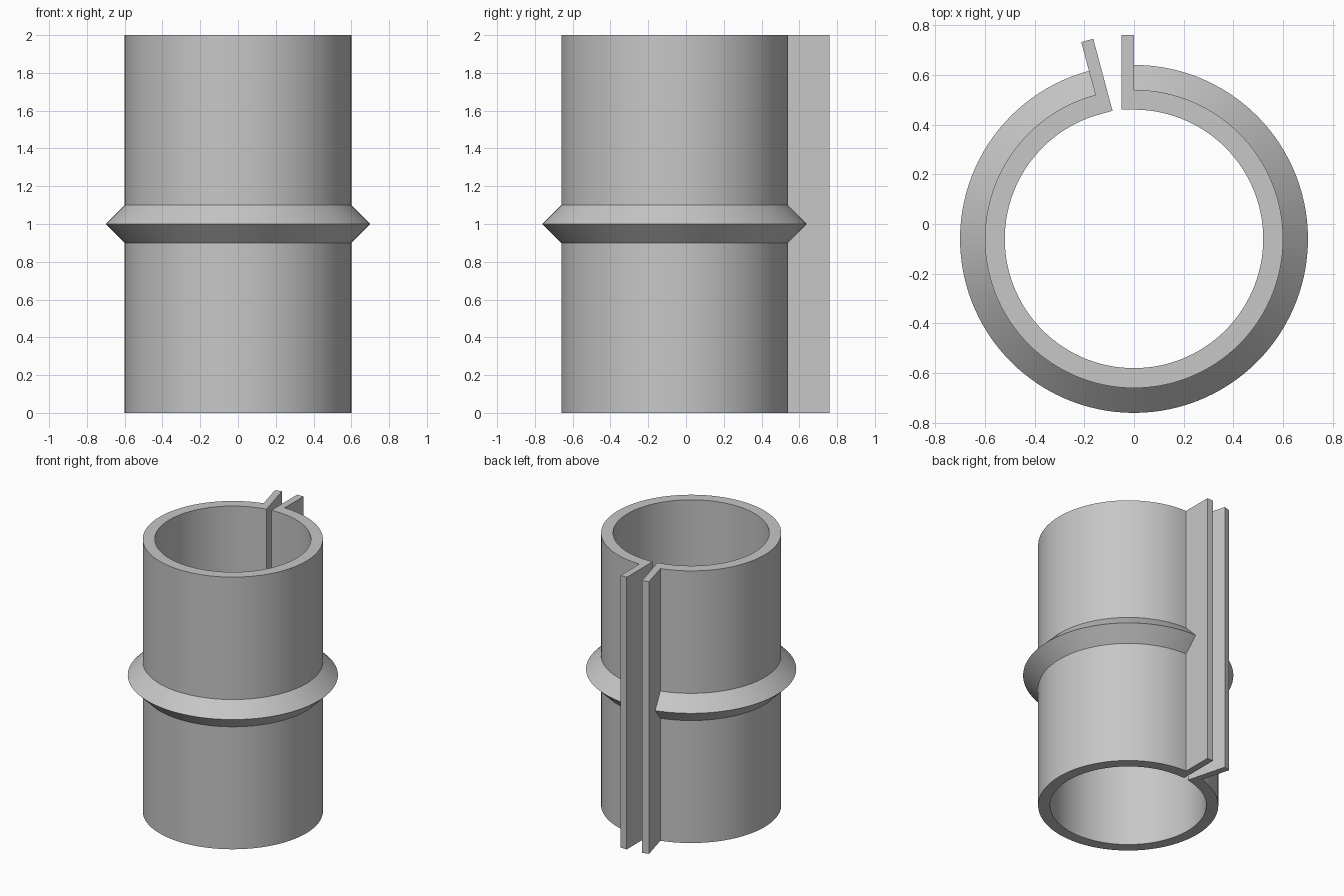
import bpy, bmesh, math
from mathutils import Matrix, Vector

cube = bpy.data.objects.get("Cube")
if cube:
    bpy.data.objects.remove(cube, do_unlink=True)

INNER, OUTER, RIDGE, HEIGHT = 0.52, 0.60, 0.70, 2.0
CENTRE_Y = -0.06
GAP = math.radians(15)

grey = bpy.data.materials.new("grey")
grey.use_nodes = True
grey.diffuse_color = (0.57, 0.57, 0.57, 1)
grey.node_tree.nodes["Principled BSDF"].inputs["Base Color"].default_value = grey.diffuse_color


def finish(bm, name):
    bmesh.ops.recalc_face_normals(bm, faces=bm.faces)
    mesh = bpy.data.meshes.new(name)
    bm.to_mesh(mesh)
    bm.free()
    mesh.materials.append(grey)
    obj = bpy.data.objects.new(name, mesh)
    obj.location.y = CENTRE_Y
    bpy.context.collection.objects.link(obj)
    return obj


# Split sleeve: wall section with a pointed ridge, swept around the axis
profile = [(INNER, 0), (OUTER, 0), (OUTER, 0.9), (RIDGE, 1.0),
           (OUTER, 1.1), (OUTER, HEIGHT), (INNER, HEIGHT)]
bm = bmesh.new()
verts = [bm.verts.new((0, r, z)) for r, z in profile]
edges = [bm.edges.new((verts[i - 1], v)) for i, v in enumerate(verts)]
bmesh.ops.spin(bm, geom=verts + edges, cent=(0, 0, 0), axis=(0, 0, 1),
               angle=-(2 * math.pi - GAP), steps=115)
sleeve = finish(bm, "split_sleeve")
bpy.ops.object.select_all(action="DESELECT")
sleeve.select_set(True)
bpy.context.view_layer.objects.active = sleeve
bpy.ops.object.shade_smooth_by_angle(angle=math.radians(30))


# Full-height flanges closing both ends of the sleeve, inside the gap
def flange(name, side, turn):
    size = Vector((0.05, 0.30, HEIGHT))
    place = Matrix.Translation((side * size.x / 2, INNER + size.y / 2, HEIGHT / 2))
    bm = bmesh.new()
    bmesh.ops.create_cube(bm, size=1, matrix=Matrix.Rotation(turn, 4, "Z")
                          @ place @ Matrix.Diagonal(size.to_4d()))
    finish(bm, name)


flange("left_flange", -1, 0)
flange("right_flange", 1, GAP)
